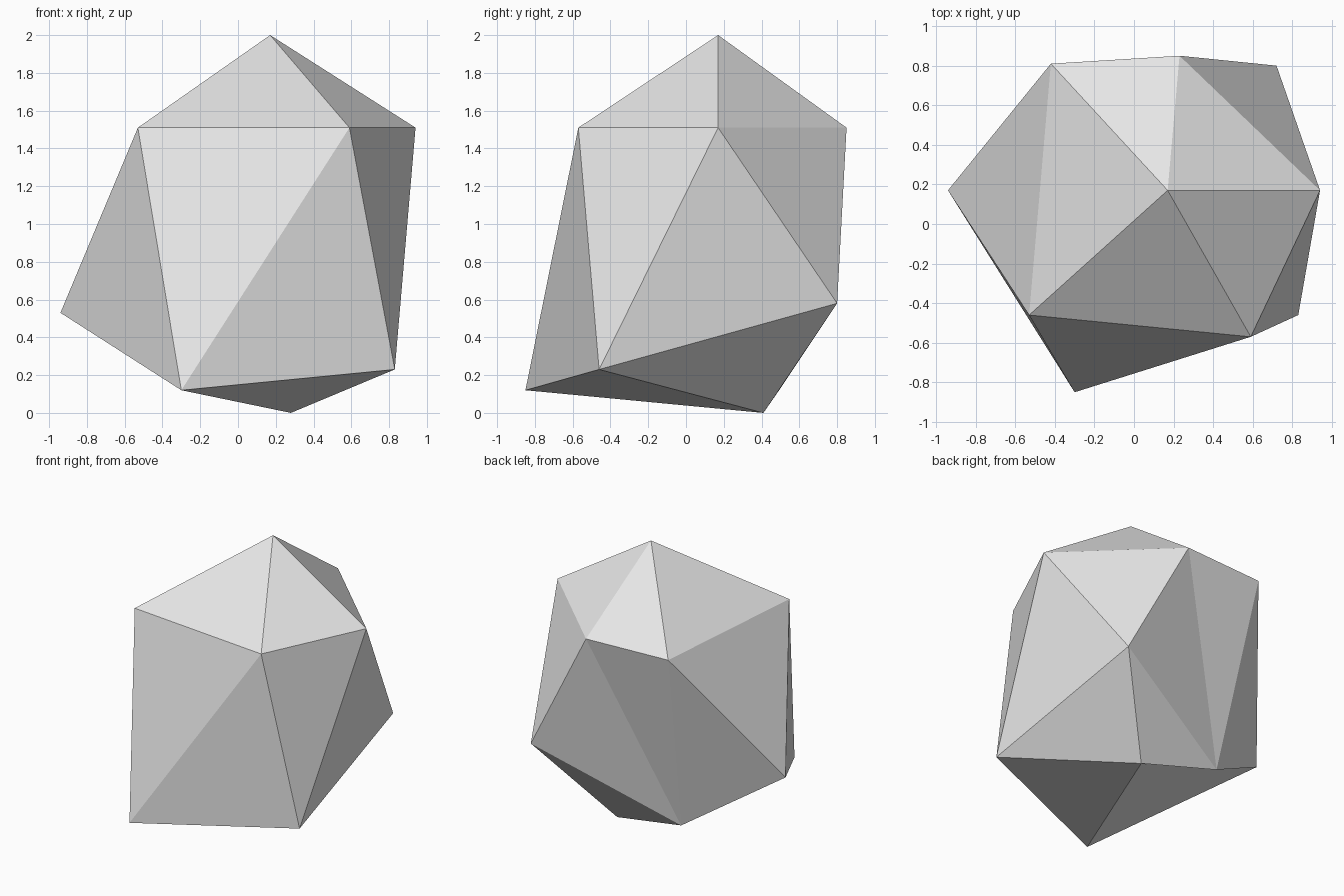
import bpy
import bmesh

cube = bpy.data.objects.get("Cube")
if cube:
    bpy.data.objects.remove(cube, do_unlink=True)

# Stone colour
stone = bpy.data.materials.new("light_grey_stone")
stone.use_nodes = True
grey = (0.8, 0.8, 0.8, 1.0)
stone.diffuse_color = grey
for node in stone.node_tree.nodes:
    if node.type == 'BSDF_PRINCIPLED':
        node.inputs["Base Color"].default_value = grey

# Two staggered rings of five corners between a peak and a base point
shoulder_z = 1.51
upper_xy = [(0.59, -0.57), (0.94, 0.17), (0.23, 0.85), (-0.42, 0.81), (-0.53, -0.46)]
lower_points = [(0.83, -0.46, 0.23), (0.72, 0.80, 0.58), (-0.31, 0.50, 0.13),
                (-0.94, 0.17, 0.53), (-0.30, -0.85, 0.12)]

bm = bmesh.new()
peak = bm.verts.new((0.17, 0.17, 2.0))
base = bm.verts.new((0.28, 0.41, 0.0))
upper = [bm.verts.new((x, y, shoulder_z)) for x, y in upper_xy]
lower = [bm.verts.new(p) for p in lower_points]

# Cap, two side facets and underside facet for each fifth of the rock
for i in range(5):
    j = (i + 1) % 5
    bm.faces.new((peak, upper[i], upper[j]))
    bm.faces.new((upper[i], lower[i], upper[j]))
    bm.faces.new((lower[i], lower[j], upper[j]))
    bm.faces.new((base, lower[j], lower[i]))
bmesh.ops.recalc_face_normals(bm, faces=bm.faces[:])

mesh = bpy.data.meshes.new("rock")
bm.to_mesh(mesh)
bm.free()
mesh.materials.append(stone)
rock = bpy.data.objects.new("rock", mesh)
bpy.context.collection.objects.link(rock)
